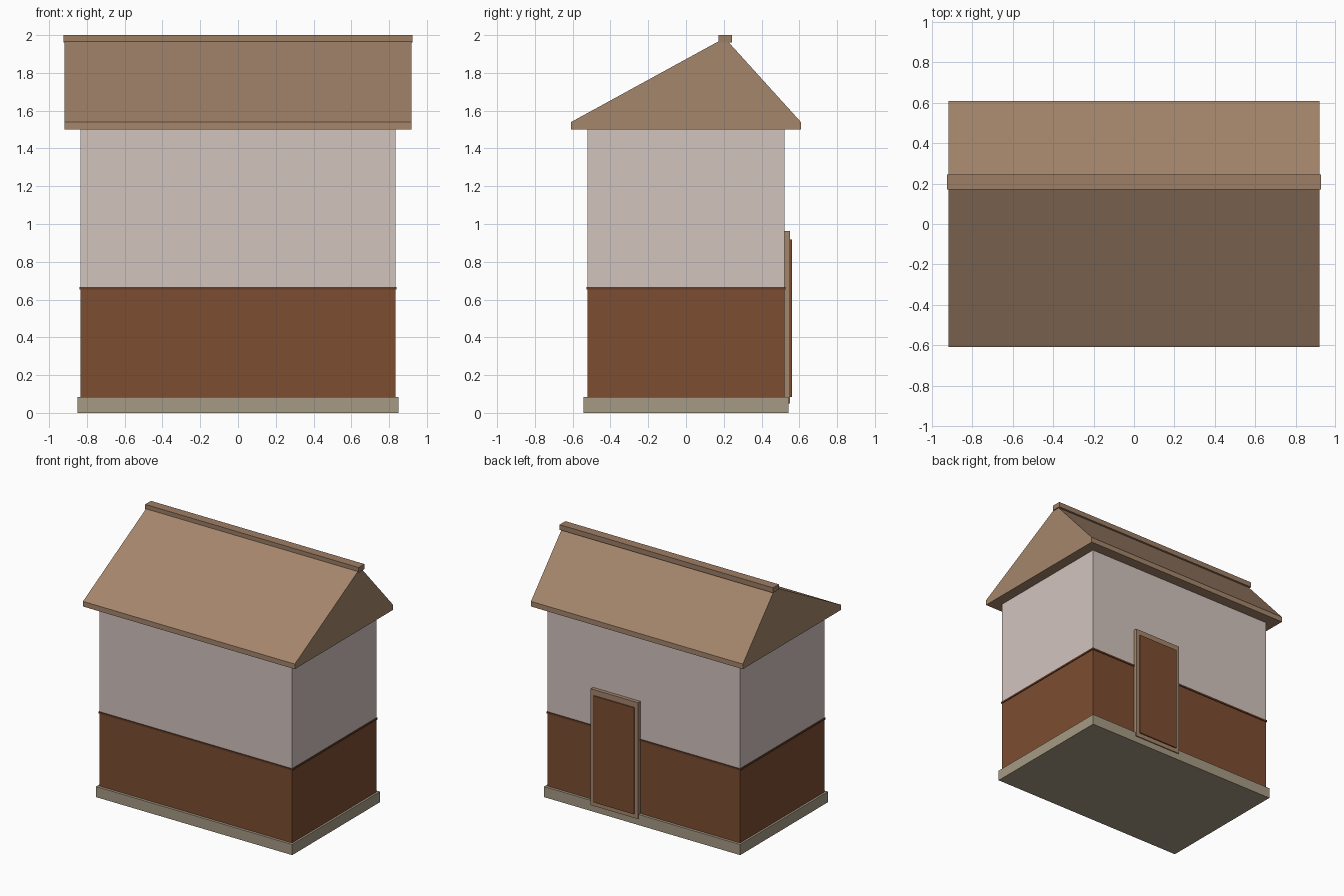
import bpy
import bmesh

if "Cube" in bpy.data.objects:
    bpy.data.objects.remove(bpy.data.objects["Cube"])


def material(name, r, g, b):
    """Flat colour given as 0-255 display values, stored linear."""
    lin = [((c / 255 + 0.055) / 1.055) ** 2.4 for c in (r, g, b)]
    m = bpy.data.materials.new(name)
    m.diffuse_color = (*lin, 1.0)
    m.use_nodes = True
    m.node_tree.nodes["Principled BSDF"].inputs["Base Color"].default_value = m.diffuse_color
    return m


STONE = material("stone", 166, 154, 132)
BROWN = material("brown_panelling", 125, 77, 49)
DARK = material("dark_trim", 100, 60, 38)
PLASTER = material("plaster", 210, 196, 190)
TAN = material("tan_roof", 165, 134, 108)
RIDGE = material("ridge_tan", 158, 126, 101)


def extrude(name, profile, axis, lo, hi, mat):
    """Extrude a closed profile along x (profile in y,z) or y (profile in x,z)."""
    def point(a, b, t):
        return (t, a, b) if axis == "x" else (a, t, b)
    bm = bmesh.new()
    start = [bm.verts.new(point(a, b, lo)) for a, b in profile]
    end = [bm.verts.new(point(a, b, hi)) for a, b in profile]
    n = len(profile)
    bm.faces.new(start)
    bm.faces.new(end[::-1])
    for i in range(n):
        j = (i + 1) % n
        bm.faces.new((start[i], end[i], end[j], start[j]))
    bmesh.ops.recalc_face_normals(bm, faces=bm.faces[:])
    mesh = bpy.data.meshes.new(name)
    bm.to_mesh(mesh)
    bm.free()
    mesh.materials.append(mat)
    obj = bpy.data.objects.new(name, mesh)
    bpy.context.collection.objects.link(obj)
    return obj


def box(name, x0, x1, y0, y1, z0, z1, mat):
    return extrude(name, [(y0, z0), (y1, z0), (y1, z1), (y0, z1)], "x", x0, x1, mat)


# Foundation and walls
box("foundation", -0.85, 0.85, -0.543, 0.543, 0.0, 0.083, STONE)
box("lower_wall", -0.834, 0.834, -0.522, 0.522, 0.083, 0.652, BROWN)
box("wall_rail", -0.84, 0.84, -0.528, 0.528, 0.652, 0.666, DARK)
box("upper_wall", -0.834, 0.834, -0.522, 0.522, 0.666, 1.5, PLASTER)

# Lopsided gable roof with vertical eaves and a ridge beam
extrude("roof", [(-0.608, 1.5), (0.608, 1.5), (0.608, 1.54), (0.205, 1.985), (-0.608, 1.54)],
        "x", -0.918, 0.918, TAN)
box("ridge_beam", -0.925, 0.925, 0.172, 0.244, 1.96, 2.0, RIDGE)

# Back door, set off centre
box("door_frame", 0.03, 0.44, 0.515, 0.551, 0.05, 0.962, TAN)
box("door", 0.06, 0.41, 0.53, 0.56, 0.083, 0.917, BROWN)
